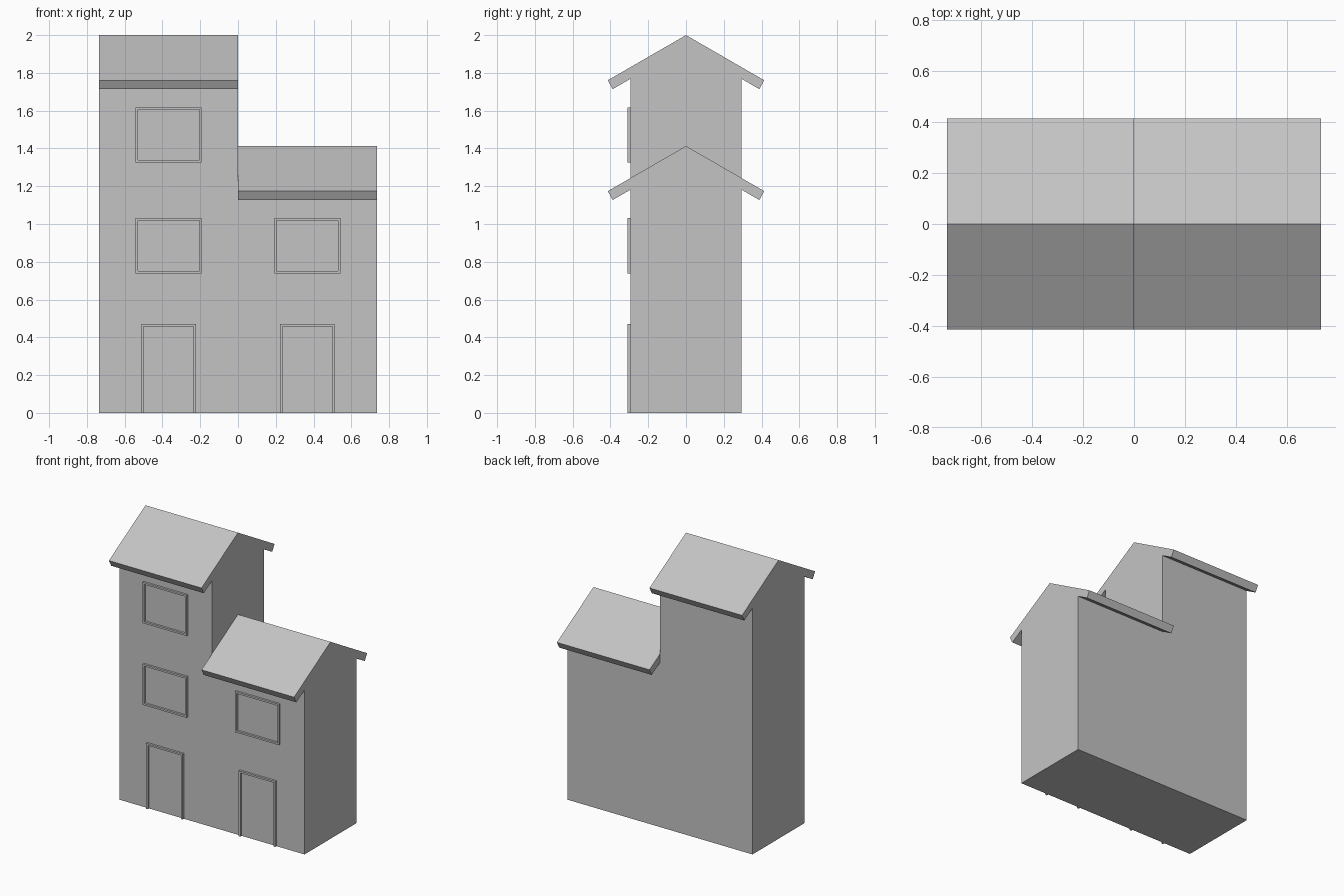
import bpy, bmesh
from mathutils import Vector

if "Cube" in bpy.data.objects:
    bpy.data.objects.remove(bpy.data.objects["Cube"])

HALF_W, WALL_Y = 0.735, 0.295       # width of each house, half depth of walls
FRAME_W, FRAME_D = 0.013, 0.015     # frame width and how far it stands out

grey = bpy.data.materials.new("plain grey")
grey.diffuse_color = (0.55, 0.55, 0.55, 1)
grey.use_nodes = True
grey.node_tree.nodes["Principled BSDF"].inputs["Base Color"].default_value = grey.diffuse_color


def prism(name, polys, offset):
    """Sweep flat polygons (sharing points) along offset into a closed solid."""
    bm = bmesh.new()
    for poly in polys:
        bm.faces.new([bm.verts.new(p) for p in poly])
    bmesh.ops.remove_doubles(bm, verts=bm.verts, dist=1e-5)
    flat = bm.faces[:]
    new = bmesh.ops.extrude_face_region(bm, geom=flat, use_keep_orig=True)["geom"]
    moved = [v for v in new if isinstance(v, bmesh.types.BMVert)]
    bmesh.ops.translate(bm, verts=moved, vec=Vector(offset))
    bmesh.ops.recalc_face_normals(bm, faces=bm.faces)
    mesh = bpy.data.meshes.new(name)
    bm.to_mesh(mesh)
    bm.free()
    mesh.materials.append(grey)
    obj = bpy.data.objects.new(name, mesh)
    bpy.context.collection.objects.link(obj)
    return obj


def house(name, x, ridge):
    """Walls and overhanging gable roof as one profile."""
    half = [(WALL_Y, 0), (WALL_Y, ridge - 0.232),
            (0.388, ridge - 0.286), (0.414, ridge - 0.239)]
    profile = half + [(0, ridge)] + [(-y, z) for y, z in reversed(half)]
    return prism(name, [[(x, y, z) for y, z in profile]], (HALF_W, 0, 0))


def frame(name, cx, w, z0, z1, sill):
    """Thin raised frame on the front wall; doors have no bottom bar."""
    def outline(inset, low):
        a = w / 2 - inset
        return [Vector((cx + sx * a, -WALL_Y, z)) for sx, z in
                ((-1, low), (-1, z1 - inset), (1, z1 - inset), (1, low))]
    outer = outline(0, z0)
    inner = outline(FRAME_W, z0 + FRAME_W if sill else z0)
    quads = [[outer[i], outer[(i + 1) % 4], inner[(i + 1) % 4], inner[i]]
             for i in range(4 if sill else 3)]
    prism(name, quads, (0, -FRAME_D, 0))


# Tall and low house, merged into one shell
tower = house("houses", -HALF_W, 2.0)
wing = house("low_house", 0, 1.413)
mod = tower.modifiers.new("join", 'BOOLEAN')
mod.operation, mod.solver, mod.object = 'UNION', 'EXACT', wing
bpy.context.view_layer.objects.active = tower
bpy.ops.object.modifier_apply(modifier=mod.name)
bpy.data.objects.remove(wing)

# Doors and windows
for side, cx, floors in (("left", -0.367, (0.738, 1.325)), ("right", 0.367, (0.738,))):
    frame(side + "_door_frame", cx, 0.29, 0, 0.47, False)
    for n, z in enumerate(floors, 1):
        frame(f"{side}_window_frame_{n}", cx, 0.35, z, z + 0.293, True)
